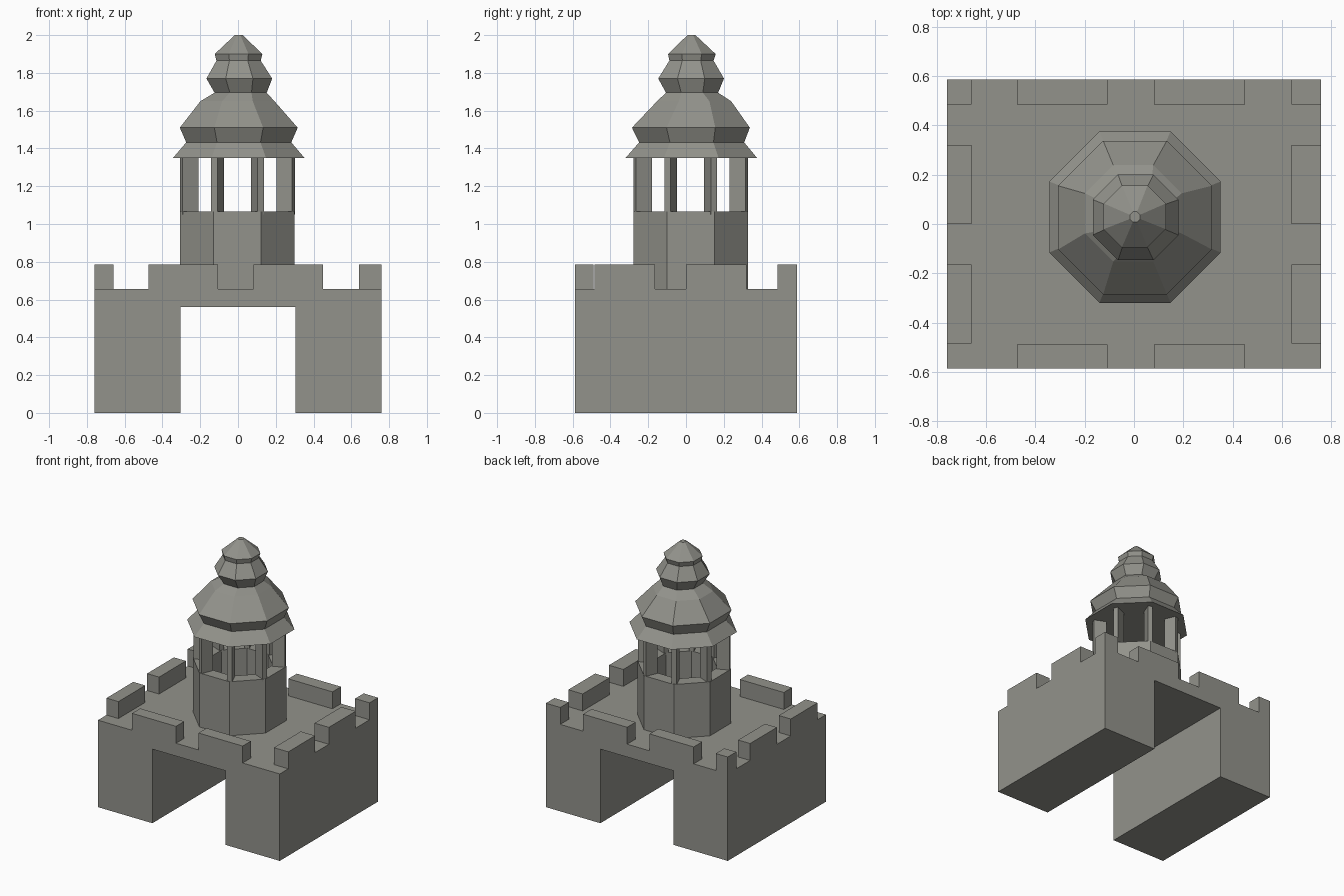
import bpy, bmesh, math

if "Cube" in bpy.data.objects:
    bpy.data.objects.remove(bpy.data.objects["Cube"])

stone = bpy.data.materials.new("grey stone")
stone.diffuse_color = (0.29, 0.29, 0.26, 1)
stone.use_nodes = True
stone.node_tree.nodes["Principled BSDF"].inputs["Base Color"].default_value = stone.diffuse_color


def make(name, bm):
    bmesh.ops.recalc_face_normals(bm, faces=bm.faces)
    me = bpy.data.meshes.new(name)
    bm.to_mesh(me)
    bm.free()
    me.materials.append(stone)
    ob = bpy.data.objects.new(name, me)
    bpy.context.collection.objects.link(ob)
    return ob


def box(name, x0, x1, y0, y1, z0, z1):
    bm = bmesh.new()
    bmesh.ops.create_cube(bm, size=1)
    for v in bm.verts:
        v.co = (x0 + (v.co.x + .5) * (x1 - x0), y0 + (v.co.y + .5) * (y1 - y0),
                z0 + (v.co.z + .5) * (z1 - z0))
    return make(name, bm)


def octagon(bm, half_width, cx, cy, z):
    r = half_width / math.cos(math.pi / 8)
    return [bm.verts.new((cx + r * math.cos(a), cy + r * math.sin(a), z))
            for a in (math.pi / 8 + i * math.pi / 4 for i in range(8))]


def bridge(bm, a, b):
    for i in range(len(a)):
        j = (i + 1) % len(a)
        bm.faces.new((a[i], a[j], b[j], b[i]))


# Gatehouse base: an arch-like profile pushed from front to back
W, D, TOP = 0.76, 0.587, 0.657
profile = [(-W, 0), (-.305, 0), (-.305, .56), (.305, .56), (.305, 0), (W, 0), (W, TOP), (-W, TOP)]
bm = bmesh.new()
front = [bm.verts.new((x, -D, z)) for x, z in profile]
back = [bm.verts.new((x, D, z)) for x, z in profile]
bm.faces.new(front)
bm.faces.new(back[::-1])
bridge(bm, front, back)
make("gatehouse_base", bm)

# Battlements along the four edges
for x0, x1 in ((-.475, -.107), (.081, .45)):
    box("front_merlon", x0, x1, -D, -.49, TOP, .785)
    box("back_merlon", x0, x1, .485, D, TOP, .785)
for y0, y1 in ((-.485, -.165), (0, .32), (.485, D)):
    box("left_merlon", -W, -.66, y0, y1, TOP, .785)
    box("right_merlon", .64, W, y0, y1, TOP, .785)

# Hollow octagonal tower wall
CX, CY = -.003, .025
bm = bmesh.new()
rings = [octagon(bm, hw, CX, CY, z) for hw, z in
         ((.303, TOP), (.303, 1.065), (.213, 1.065), (.213, TOP))]
for i in range(4):
    bridge(bm, rings[i], rings[(i + 1) % 4])
make("tower_wall", bm)

# Lantern pillars, set radially at the tower corners
for i in range(8):
    a = math.pi / 8 + i * math.pi / 4
    pillar = box("lantern_pillar", .23, .321, -.018, .018, 1.05, 1.355)
    pillar.location = (CX, CY, 0)
    pillar.rotation_euler.z = a

# Tiered roof: stacked octagon rings (half width, centre x, centre y, height)
tiers = [(.348, .004, .028, 1.35), (.278, .004, .03, 1.432), (.312, .004, .026, 1.51),
         (.196, -.003, .043, 1.65), (.138, .014, .032, 1.695), (.174, .007, .027, 1.77),
         (.117, .003, .029, 1.865), (.126, .003, .031, 1.90), (.021, .004, .029, 2.0)]
bm = bmesh.new()
rings = [octagon(bm, *t) for t in tiers]
for a, b in zip(rings, rings[1:]):
    bridge(bm, a, b)
bm.faces.new(rings[0][::-1])
bm.faces.new(rings[-1])
make("tiered_roof", bm)
